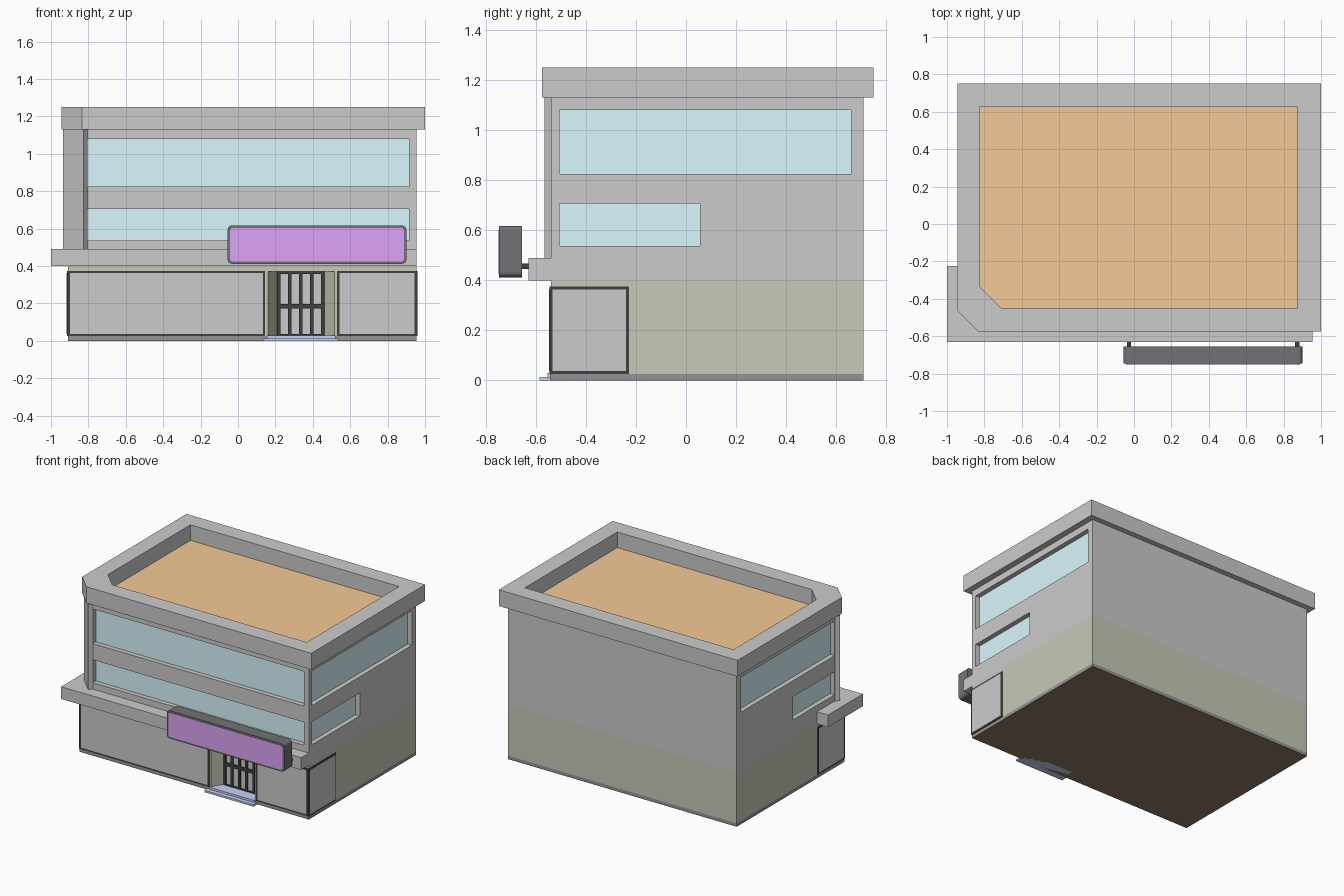
import bpy, bmesh

if "Cube" in bpy.data.objects:
    bpy.data.objects.remove(bpy.data.objects["Cube"])


def mat(name, r, g, b):
    m = bpy.data.materials.new(name)
    m.diffuse_color = (r, g, b, 1)
    m.use_nodes = True
    m.node_tree.nodes["Principled BSDF"].inputs["Base Color"].default_value = m.diffuse_color
    return m


ORANGE = mat("roof_orange", 0.91, 0.59, 0.31)
GLASS = mat("glass_blue", 0.70, 0.94, 1.0)
OLIVE = mat("olive", 0.57, 0.59, 0.48)
BLACK = mat("frame_black", 0.05, 0.05, 0.05)
DARK = mat("plinth_dark", 0.30, 0.30, 0.31)
STEP = mat("step_blue", 0.58, 0.64, 0.90)
BROWN = mat("floor_brown", 0.27, 0.19, 0.13)
CASE = mat("sign_case", 0.17, 0.17, 0.18)
PURPLE = mat("sign_purple", 0.73, 0.37, 0.92)


def finish(name, bm, material=None):
    bmesh.ops.recalc_face_normals(bm, faces=bm.faces)
    me = bpy.data.meshes.new(name)
    bm.to_mesh(me)
    bm.free()
    ob = bpy.data.objects.new(name, me)
    bpy.context.collection.objects.link(ob)
    if material:
        me.materials.append(material)
    return ob


def prism(name, pts, z0, z1, material=None):
    bm = bmesh.new()
    f = bm.faces.new([bm.verts.new((x, y, z0)) for x, y in pts])
    r = bmesh.ops.extrude_face_region(bm, geom=[f], use_keep_orig=True)
    for v in r["geom"]:
        if isinstance(v, bmesh.types.BMVert):
            v.co.z = z1
    return finish(name, bm, material)


def box(name, x0, x1, y0, y1, z0, z1, material=None, round_y=0):
    bm = bmesh.new()
    bmesh.ops.create_cube(bm, size=1)
    for v in bm.verts:
        v.co = (x1 if v.co.x > 0 else x0, y1 if v.co.y > 0 else y0, z1 if v.co.z > 0 else z0)
    if round_y:
        edges = [e for e in bm.edges if abs(e.verts[0].co.y - e.verts[1].co.y) > 1e-4]
        bmesh.ops.bevel(bm, geom=edges, offset=round_y, segments=4, profile=0.5, affect='EDGES')
    return finish(name, bm, material)


def corner_rect(x0, x1, y0, y1, c):
    """Plan rectangle with the front left corner cut off."""
    return [(x0, y0 + c), (x0 + c, y0), (x1, y0), (x1, y1), (x0, y1)]


L, R, F, B = -0.91, 0.955, -0.54, 0.71   # wall planes
D = 0.04                                 # window recess

# Floor and plinth
box("floor", L, R, F, B, 0, 0.003, BROWN)
box("plinth", L, R, F - 0.004, B, 0.003, 0.025, DARK)

# Ground storey with splayed entrance recess
prism("ground_storey", [(L, F), (0.16, F), (0.212, -0.45), (0.46, -0.45), (0.515, F),
                        (R, F), (R, B), (L, B)], 0.025, 0.40, OLIVE)
box("entrance_lintel", 0.16, 0.515, F, -0.44, 0.37, 0.40, OLIVE)

# Upper storeys with chamfered corner, windows cut in
upper = prism("upper_storeys", corner_rect(L, R, F, B, 0.10), 0.40, 1.13)


def window(name, x0, x1, y0, y1, z0, z1, glass):
    cutter = box(name + "_cutter", x0, x1, y0, y1, z0, z1)
    cutter.hide_render = True
    m = upper.modifiers.new(name, 'BOOLEAN')
    m.operation, m.solver, m.object = 'DIFFERENCE', 'EXACT', cutter
    box(name + "_glass", *glass, z0, z1, GLASS)
    return cutter


cutters = []
for tag, z0, z1, yb in (("upper", 0.825, 1.08, 0.66), ("lower", 0.537, 0.706, 0.055)):
    cutters.append(window(tag + "_front_window", -0.805, 0.915, F - 0.1, F + D, z0, z1,
                          (-0.805, 0.915, F + D - 0.005, F + D + 0.005)))
    cutters.append(window(tag + "_right_window", R - D, R + 0.1, -0.505, yb, z0, z1,
                          (R - D - 0.005, R - D + 0.005, -0.505, yb)))
    cutters.append(window(tag + "_left_window", L - 0.1, L + D, -0.43, yb, z0, z1,
                          (L + D - 0.005, L + D + 0.005, -0.43, yb)))

# Apply the cuts and drop the cutters
bpy.context.view_layer.update()
cut = bpy.data.meshes.new_from_object(upper.evaluated_get(bpy.context.evaluated_depsgraph_get()))
upper.modifiers.clear()
upper.data = cut
for c in cutters:
    bpy.data.objects.remove(c)

# Angled corner pillar
prism("corner_pillar", [(-0.935, -0.455), (-0.825, -0.565), (-0.805, F), (-0.805, -0.49),
                        (-0.86, -0.435), (L, -0.435)], 0.48, 1.13)

# Ledge wrapping the front and left corner
prism("ledge", [(-1, -0.225), (-1, -0.63), (R, -0.63), (R, F), (-0.8, F),
                (-0.8, -0.225)], 0.40, 0.49)

# Parapet ring and roof deck
outer = corner_rect(-0.945, 1.0, -0.575, 0.75, 0.112)
inner = corner_rect(-0.825, 0.875, -0.45, 0.625, 0.115)
bm = bmesh.new()
rings = [[bm.verts.new((x, y, z)) for x, y in pts]
         for pts, z in ((outer, 1.13), (outer, 1.25), (inner, 1.25), (inner, 1.13))]
for k in range(4):
    a, b = rings[k], rings[(k + 1) % 4]
    for i in range(5):
        j = (i + 1) % 5
        bm.faces.new((a[i], a[j], b[j], b[i]))
finish("parapet", bm)
prism("roof_deck", inner, 1.11, 1.135, ORANGE)

# Framed shop panels
T, Z0, Z1 = 0.012, 0.025, 0.375
for i, (x0, x1) in enumerate(((L, 0.145), (0.53, R))):
    box(f"front_panel_frame_{i}", x0, x1, F - 0.005, F + 0.01, Z0, Z1, BLACK)
    box(f"front_panel_{i}", x0 + T, x1 - T, F - 0.007, F, Z0 + T, Z1 - T)
for tag, x, s in (("left", L, -1), ("right", R, 1)):
    y0, y1 = F - 0.005, -0.228
    box(tag + "_panel_frame", *sorted((x - s * 0.01, x + s * 0.004)), y0, y1, Z0, Z1, BLACK)
    box(tag + "_panel", *sorted((x, x + s * 0.006)), y0 + T, y1 - T, Z0 + T, Z1 - T)

# Glazed door: panes with black bars
box("door_panes", 0.212, 0.46, -0.458, -0.445, 0.025, 0.37)
for i in range(5):
    x = 0.218 + i * 0.059
    box(f"door_bar_{i}", x - 0.009, x + 0.009, -0.468, -0.45, 0.025, 0.37, BLACK)
for i, (z0, z1) in enumerate(((0.025, 0.037), (0.172, 0.197), (0.358, 0.37))):
    box(f"door_rail_{i}", 0.212, 0.46, -0.467, -0.45, z0, z1, BLACK)

# Entrance steps
box("lower_step", 0.135, 0.535, -0.585, F, 0, 0.014, STEP)
box("upper_step", 0.155, 0.52, -0.553, -0.46, 0, 0.029, STEP)

# Blank sign board on two brackets
box("sign_case", -0.055, 0.90, -0.747, -0.655, 0.412, 0.617, CASE, 0.022)
box("sign_face", -0.042, 0.887, -0.75, -0.74, 0.425, 0.604, PURPLE, 0.014)
for i, x in enumerate((-0.027, 0.873)):
    box(f"sign_bracket_{i}", x - 0.011, x + 0.011, -0.66, -0.62, 0.445, 0.467, BLACK)
